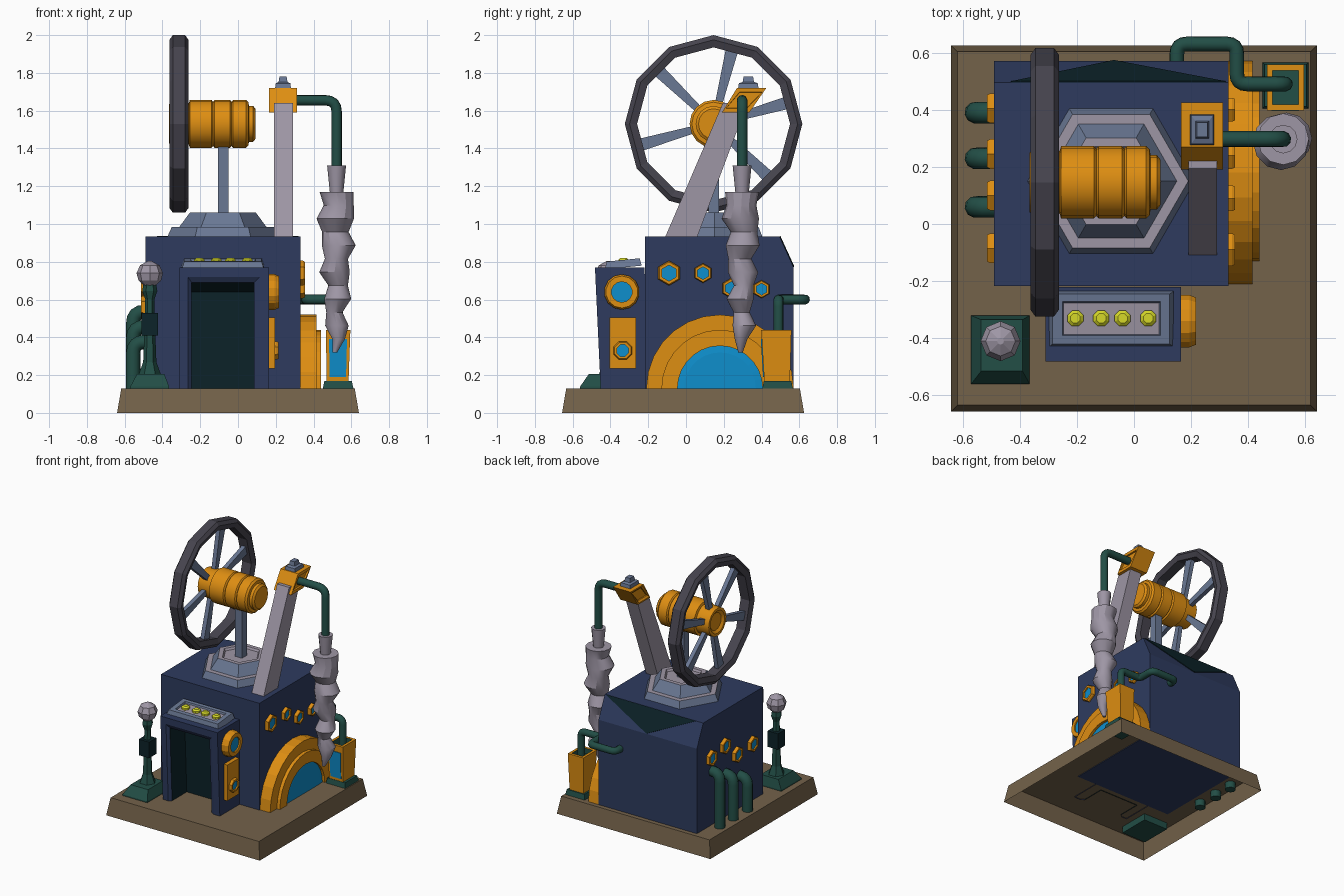
import bpy, bmesh, math
from mathutils import Vector, Quaternion

if "Cube" in bpy.data.objects:
    bpy.data.objects.remove(bpy.data.objects["Cube"])

def lin(c):
    c /= 255
    return c / 12.92 if c <= 0.04045 else ((c + 0.055) / 1.055) ** 2.4

def mat(name, r, g, b):
    m = bpy.data.materials.new(name)
    m.diffuse_color = (lin(r), lin(g), lin(b), 1)
    m.use_nodes = True
    m.node_tree.nodes["Principled BSDF"].inputs["Base Color"].default_value = m.diffuse_color
    return m

BROWN = mat("earth_brown", 116, 98, 74)
NAVY = mat("navy", 46, 59, 95)
GOLD = mat("amber_gold", 222, 142, 18)
BLUE = mat("bright_blue", 14, 142, 204)
LILAC = mat("pale_lilac_grey", 158, 150, 165)
SLATE = mat("slate_blue", 106, 120, 148)
GREEN = mat("pipe_green", 34, 78, 70)
TEAL = mat("dark_teal", 12, 35, 41)
CHAR = mat("charcoal", 70, 68, 78)
YELLOW = mat("yellow", 214, 216, 40)

def finish(name, bm, mats, smooth=None):
    bmesh.ops.remove_doubles(bm, verts=bm.verts, dist=1e-5)
    bmesh.ops.recalc_face_normals(bm, faces=bm.faces)
    me = bpy.data.meshes.new(name)
    bm.to_mesh(me)
    bm.free()
    for m in mats:
        me.materials.append(m)
    if smooth:
        me.polygons.foreach_set("use_smooth", [True] * len(me.polygons))
        me.set_sharp_from_angle(angle=math.radians(smooth))
    ob = bpy.data.objects.new(name, me)
    bpy.context.collection.objects.link(ob)
    return ob

def loft(name, rings, mats, closed=True, caps=(True, True), smooth=None):
    """Skin a list of rings; mats is one material or one per strip plus one for the end cap."""
    one = not isinstance(mats, list)
    slots = [mats] if one else list(dict.fromkeys(mats))
    idx = lambda k: 0 if one else slots.index(mats[k])
    bm = bmesh.new()
    vs = [[bm.verts.new(p) for p in r] for r in rings]
    n = len(rings[0])
    for k in range(len(vs) - 1):
        for i in range(n if closed else n - 1):
            j = (i + 1) % n
            bm.faces.new((vs[k][i], vs[k][j], vs[k + 1][j], vs[k + 1][i])).material_index = idx(k)
    if caps[0]:
        bm.faces.new(vs[0][::-1]).material_index = idx(0)
    if caps[1]:
        bm.faces.new(vs[-1]).material_index = idx(len(rings) - 1)
    return finish(name, bm, slots, smooth)

def lathe(name, prof, sides, loc, mats, axis='Z', start=0, sweep=None, **kw):
    """prof holds (radius, height along axis)."""
    half = sweep is not None
    def pt(r, h, i):
        a = start + (sweep or 2 * math.pi) * i / sides
        u, v = r * math.cos(a), r * math.sin(a)
        p = {'Z': (u, v, h), 'X': (h, u, v), '-X': (-h, u, v)}[axis]
        return Vector(loc) + Vector(p)
    rings = [[pt(r, h, i) for i in range(sides + half)] for r, h in prof]
    return loft(name, rings, mats, closed=not half, **kw)

def rect(x0, x1, y0, y1, z):
    return [(x0, y0, z), (x1, y0, z), (x1, y1, z), (x0, y1, z)]

def box(name, x, y, z, m, inset=0.0, **kw):
    return loft(name, [rect(*x, *y, z[0]),
                       rect(x[0] + inset, x[1] - inset, y[0] + inset, y[1] - inset, z[1])], m, **kw)

def pipe(name, pts, r, bend, m, sides=10):
    pts = [Vector(p) for p in pts]
    path = [pts[0]]
    for a, b, c in zip(pts, pts[1:], pts[2:]):
        p, q = b + (a - b).normalized() * bend, b + (c - b).normalized() * bend
        path += [p * (1 - t) ** 2 + b * 2 * t * (1 - t) + q * t * t for t in (0, .25, .5, .75, 1)]
    path.append(pts[-1])
    rings, prev = [], None
    for i, p in enumerate(path):
        t = (path[min(i + 1, len(path) - 1)] - path[max(i - 1, 0)]).normalized()
        if prev is None:
            u = t.orthogonal().normalized()
        else:
            u = prev.rotation_difference(t) @ u
        prev = t
        rings.append([p + Quaternion(t, 2 * math.pi * k / sides) @ u * r for k in range(sides)])
    return loft(name, rings, m, smooth=40)

# base plinth, open underneath
box("base_plinth", (-.64, .64), (-.656, .625), (0, .13), BROWN, .022, caps=(False, True))

# main body with sloped back edge and dark triangular plate
prof = [(-.217, .125), (-.217, .935), (.495, .935), (.57, .77), (.57, .125)]
loft("main_body", [[(x, y, z) for y, z in prof] for x in (-.49, .33)], NAVY)
tri = [(-.43, .495, .934), (.32, .495, .934), (-.07, .569, .772)]
loft("back_triangle_plate", [[(x, y + d, z + d * .45) for x, y, z in tri] for d in (-.004, .005)], TEAL)

# porch with recessed doorway: U-shaped sections from outside to inside
def u_ring(x0, x1, z1, y):
    f = lambda z: y - .03 * (z - .13) / .64
    return [(x0, f(.125), .125), (x0, f(z1), z1), (x1, f(z1), z1), (x1, f(.125), .125)]
loft("porch", [u_ring(-.31, .165, .77, -.19), u_ring(-.31, .165, .77, -.452),
               u_ring(-.265, .115, .72, -.452), u_ring(-.245, .085, .69, -.435),
               u_ring(-.245, .085, .64, -.26)],
     [NAVY, NAVY, NAVY, TEAL, TEAL], closed=False, caps=(False, True))

# tilted sign panel with four yellow lamps
def tilt(x0, x1, y0, y1, h):
    return [(x, y, .77 + h + (y + .43) * .1) for x, y, _ in rect(x0, x1, y0, y1, 0)]
loft("sign_panel", [tilt(-.298, .138, -.43, -.235, -.01), tilt(-.285, .125, -.42, -.245, .03),
                    tilt(-.25, .092, -.39, -.272, .03), tilt(-.246, .088, -.386, -.276, .018)],
     [SLATE, SLATE, SLATE, LILAC])
for i, x in enumerate((-.205, -.115, -.04, .05)):
    lathe(f"sign_lamp_{i}", [(.03, .78), (.03, .81), (.018, .82)], 8, (x, -.33, 0), YELLOW, start=math.pi / 8)

# gauges: gold bezel with sunken blue glass
def gauge(name, loc, r, h, axis, sides=6, glass=.64):
    lathe(name, [(r, -.01), (r, h * .55), (r * .9, h), (r * glass, h), (r * glass, h - .01)],
          sides, loc, [GOLD] * 4 + [BLUE], axis, start=math.pi / sides)
for i, (y, z, r) in enumerate([(-.09, .74, .066), (.09, .74, .052), (.24, .66, .054), (.40, .655, .048)]):
    gauge(f"right_porthole_{i}", (.33, y, z), r, .024, 'X')
for i, (y, z) in enumerate([(-.085, .56), (.1, .55), (.245, .67), (.405, .64)]):
    gauge(f"left_porthole_{i}", (-.49, y, z), .06, .024, '-X')
gauge("porch_round_gauge", (.165, -.34, .64), .094, .052, 'X', 14, .58)
def yz(x, y0, y1, z0, z1):
    return [(x, y0, z0), (x, y1, z0), (x, y1, z1), (x, y0, z1)]
loft("porch_gauge_box", [yz(.15, -.405, -.265, .235, .505), yz(.195, -.405, -.265, .235, .505)], GOLD)
gauge("porch_box_gauge", (.195, -.335, .33), .052, .02, 'X', 8)

# large half-round window on the right
lathe("arched_window", [(.39, .32), (.39, .415), (.31, .415), (.31, .44), (.225, .44), (.225, .42), (.19, .425)], 14,
      (0, .18, .13), [GOLD] * 5 + [BLUE] * 2, 'X', sweep=math.pi, caps=(False, True))

# side pipes on the left
for i, (y, z) in enumerate([(.06, .375), (.23, .455), (.39, .535)]):
    pipe(f"left_pipe_{i}", [(-.555, y, .08), (-.555, y, z), (-.47, y, z)], .038, .06, GREEN)

# lamp post
loft("lamp_foot", [rect(-.57, -.365, -.56, -.32, .08), rect(-.57, -.365, -.56, -.32, .14),
                   rect(-.535, -.39, -.515, -.335, .205)], GREEN)
lathe("lamp_post", [(.06, .2), (.035, .27), (.028, .45), (.024, .6), (.04, .645), (.034, .68)], 6,
      (-.467, -.41, 0), GREEN)
box("lamp_collar", (-.51, -.424), (-.453, -.367), (.41, .53), TEAL)
lathe("lamp_globe", [(.025, -.066), (.06, -.034), (.07, .005), (.052, .046), (.012, .068)], 8,
      (-.467, -.41, .735), LILAC)

# roof pedestal and wheel post
lathe("roof_pedestal", [(.295, .93), (.27, .985), (.23, .985), (.175, 1.06), (.14, 1.06), (.13, 1.045)], 6,
      (-.08, .15, 0), [SLATE, LILAC, SLATE, LILAC, LILAC, LILAC])
box("wheel_post", (-.107, -.05), (.118, .176), (1.03, 1.45), SLATE)

# big wheel: rim, spokes, hub
C = Vector((0, .146, 1.53))
rim = [(.47, -.345), (.47, -.28), (.445, -.262), (.405, -.275), (.405, -.35), (.445, -.363), (.47, -.345)]
lathe("wheel_rim", rim, 12, C, CHAR, 'X', caps=(False, False))
for k in range(6):
    a = math.radians(16 + 60 * k)
    d, s = Vector((0, math.cos(a), math.sin(a))), Vector((0, -math.sin(a), math.cos(a)))
    loft(f"wheel_spoke_{k}", [[C + d * r + s * w * i + Vector((-.312 + .016 * j, 0, 0))
                               for i, j in ((-1, -1), (1, -1), (1, 1), (-1, 1))]
                              for r, w in ((.08, .018), (.42, .034))], SLATE)
hub = [(.065, -.35), (.085, -.365), (.105, -.365), (.11, -.26), (.127, -.255), (.127, -.14), (.117, -.132),
       (.127, -.124), (.127, -.042), (.117, -.034), (.127, -.026), (.127, .042), (.115, .055),
       (.095, .058), (.095, .08), (.08, .092)]
lathe("wheel_hub", hub, 16, C, GOLD, 'X', smooth=35)

# leaning arm with gold head and cap
loft("leaning_arm", [[(x, y, z) for x, y in ((.19, a), (.29, a), (.29, b), (.19, b))]
                     for a, b, z in ((-.115, .055, .92), (.195, .325, 1.64))], LILAC)
def head(x, i):
    return [(x, .19 + i, 1.59 + i), (x, .335 - i * .6, 1.59 + i), (x, .425 - i, 1.72 - i), (x, .27 + i * .6, 1.72 - i)]
loft("arm_head", [head(.185, .022), head(.175, .022), head(.165, .01), head(.165, 0), head(.312, 0),
                  head(.312, .022), head(.3, .024)], GOLD)
loft("arm_cap", [rect(.195, .282, .275, .385, 1.71), rect(.2, .277, .28, .38, 1.745),
                 rect(.215, .262, .3, .36, 1.752), rect(.22, .257, .305, .355, 1.782)], SLATE)

# hanging pipe and twisted bellows
pipe("hanging_pipe", [(.29, .297, 1.655), (.522, .297, 1.655), (.522, .297, 1.25)], .028, .06, GREEN)
lathe("bellows_cup", [(.05, 1.31), (.036, 1.17)], 12, (.522, .297, 0), LILAC, smooth=35)
rings = []
for k in range(13):
    t = k / 12
    z = 1.17 - .85 * t
    r = .098 - .055 * t + (.010 if k % 2 == 0 else -.014)
    r = .09 if k == 0 else (.012 if k == 12 else r)
    ox, oy = .522 + .012 * math.sin(k * 1.9) * (k > 0), .297 + .012 * math.cos(k * 1.9) * (k > 0)
    rings.append([(ox + r * math.cos(a * math.pi / 6), oy + r * math.sin(a * math.pi / 6), z) for a in range(12)])
loft("bellows", rings, LILAC, smooth=30)

# rear right tank with front window and feed pipe
box("tank_foot", (.445, .615), (.4, .57), (.11, .168), GREEN, .012)
loft("tank", [rect(.47, .585, .415, .55, .16), rect(.465, .595, .398, .558, .44),
              rect(.485, .575, .418, .538, .44), rect(.485, .575, .418, .538, .4)],
     [GOLD, GOLD, GREEN, GREEN])
loft("tank_window", [[(x, y + d, z) for x, y, z in ((.485, .412, .19), (.572, .412, .19), (.577, .4, .39), (.482, .4, .39))]
                     for d in (.004, -.004)], BLUE)
pipe("feed_pipe", [(.15, .55, .6), (.15, .63, .6), (.36, .63, .6), (.36, .49, .6), (.53, .49, .6), (.53, .49, .38)],
     .026, .035, GREEN)
